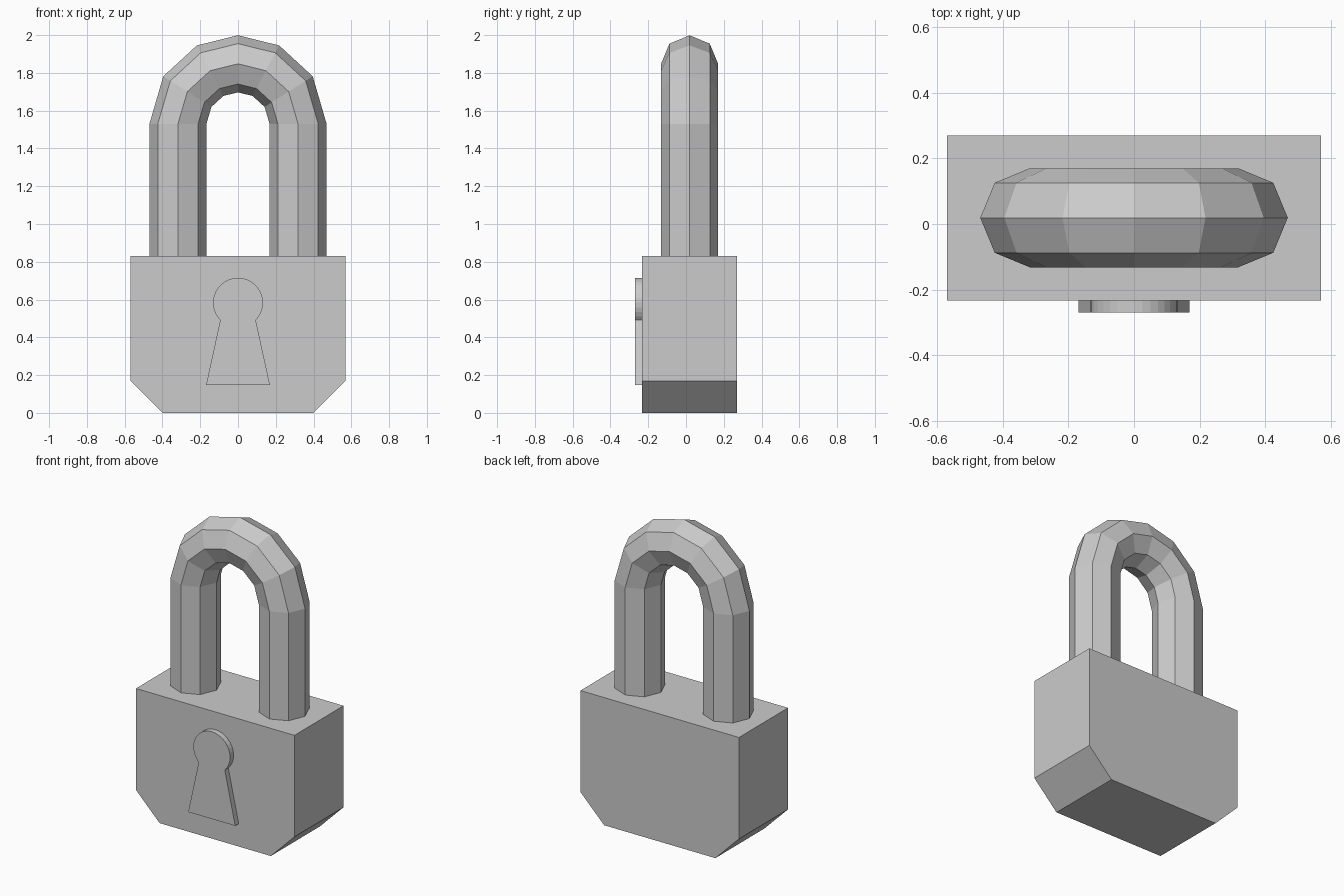
import bpy, bmesh
from math import cos, sin, pi, radians

if "Cube" in bpy.data.objects:
    bpy.data.objects.remove(bpy.data.objects["Cube"])


def finish(name, bm):
    bmesh.ops.recalc_face_normals(bm, faces=bm.faces)
    mesh = bpy.data.meshes.new(name)
    bm.to_mesh(mesh)
    bm.free()
    obj = bpy.data.objects.new(name, mesh)
    bpy.context.collection.objects.link(obj)
    return obj


def plate(name, outline, y_front, y_back):
    # Extrude an x-z outline along y
    bm = bmesh.new()
    face = bm.faces.new([bm.verts.new((x, y_front, z)) for x, z in outline])
    ext = bmesh.ops.extrude_face_region(bm, geom=[face])
    moved = [v for v in ext["geom"] if isinstance(v, bmesh.types.BMVert)]
    bmesh.ops.translate(bm, verts=moved, vec=(0, y_back - y_front, 0))
    return finish(name, bm)


# Body: block with chamfered lower corners
plate("lock_body",
      [(-0.4, 0), (0.4, 0), (0.57, 0.17), (0.57, 0.83), (-0.57, 0.83), (-0.57, 0.17)],
      -0.234, 0.27)

# Keyhole: raised round head with a flared skirt
steps = 24
start, sweep = radians(-44.5), radians(269)
keyhole = [(0.132 * cos(start + sweep * i / steps),
            0.583 + 0.132 * sin(start + sweep * i / steps)) for i in range(steps + 1)]
keyhole += [(-0.169, 0.148), (0.169, 0.148)]
plate("keyhole", keyhole, -0.27, -0.234)

# Shackle: octagonal tube, two straight legs joined by a six-segment arch
arch_x, arch_z, tube_r, tube_y, sides = 0.318, 1.53, 0.151, 0.019, 8
sections = [(0, 0.82)]
sections += [(radians(a), arch_z) for a in (0, 32.5, 62.3, 90, 117.7, 147.5, 180)]
sections += [(pi, 0.82)]

bm = bmesh.new()
rings = []
for angle, z in sections:
    ring = []
    for k in range(sides):
        t = 2 * pi * k / sides
        r = arch_x + tube_r * cos(t)
        ring.append(bm.verts.new((r * cos(angle), tube_y + tube_r * sin(t),
                                  z + r * sin(angle))))
    rings.append(ring)
for a, b in zip(rings, rings[1:]):
    for k in range(sides):
        n = (k + 1) % sides
        bm.faces.new((a[k], a[n], b[n], b[k]))
bm.faces.new(rings[0])
bm.faces.new(rings[-1])
finish("shackle", bm)
